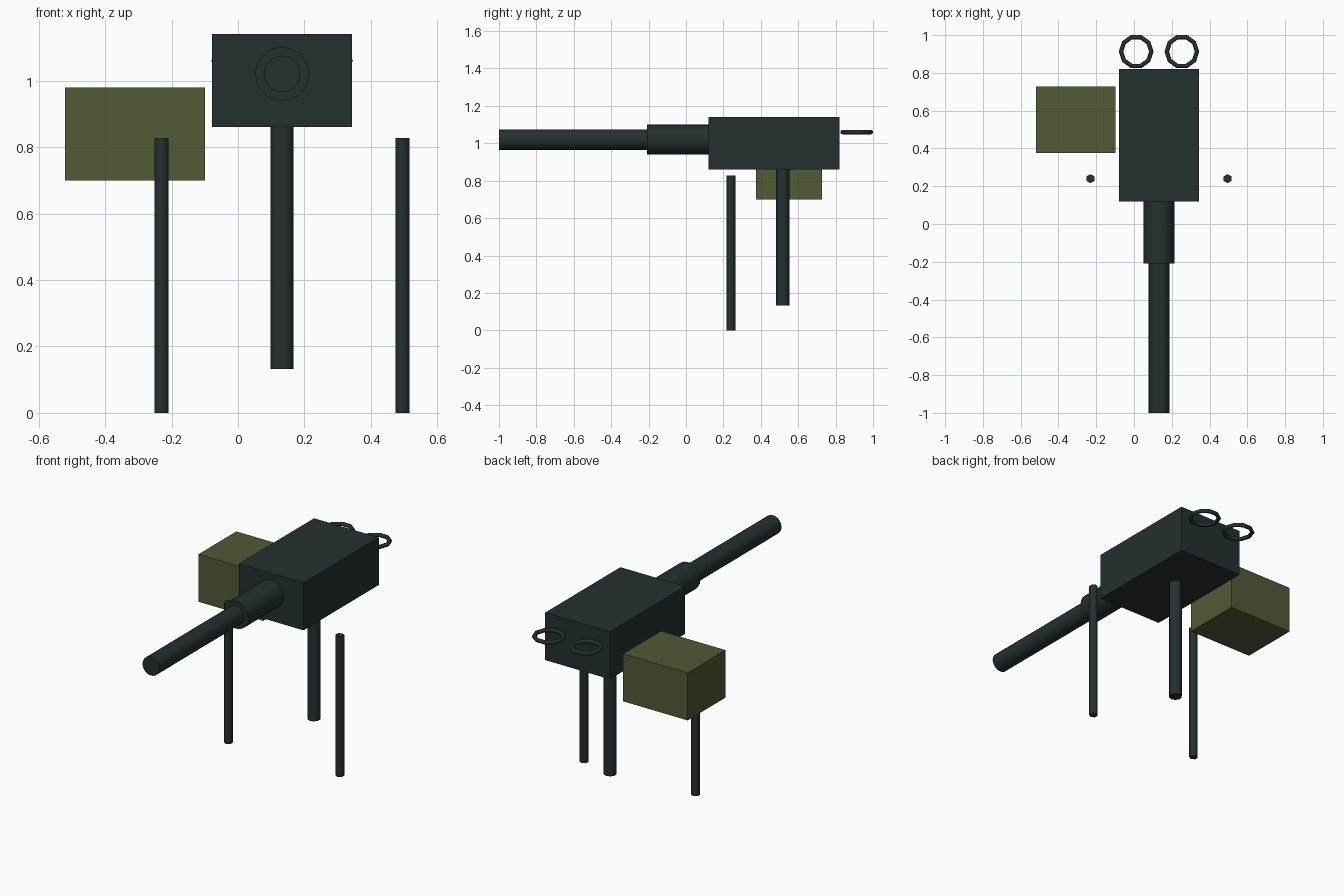
import bpy
import math

default_cube = bpy.data.objects.get("Cube")
if default_cube:
    bpy.data.objects.remove(default_cube, do_unlink=True)


def make_material(name, rgb):
    mat = bpy.data.materials.new(name)
    mat.use_nodes = True
    mat.diffuse_color = (*rgb, 1)
    mat.node_tree.nodes["Principled BSDF"].inputs["Base Color"].default_value = (*rgb, 1)
    return mat


gunmetal = make_material("dark gunmetal", (0.018, 0.029, 0.030))
olive = make_material("olive green", (0.080, 0.103, 0.035))


def finish(name, mat, smooth=False):
    obj = bpy.context.object
    obj.name = obj.data.name = name
    obj.data.materials.append(mat)
    if smooth:
        bpy.ops.object.shade_smooth_by_angle(angle=math.radians(65))
    return obj


def box(name, low, high, mat):
    center = [(a + b) / 2 for a, b in zip(low, high)]
    bpy.ops.mesh.primitive_cube_add(size=1, location=center)
    bpy.context.object.scale = [b - a for a, b in zip(low, high)]
    bpy.ops.object.transform_apply(location=False, rotation=False, scale=True)
    return finish(name, mat)


def rod(name, center, radius, length, sides, along_y=False):
    tilt = (math.pi / 2, 0, 0) if along_y else (0, 0, 0)
    bpy.ops.mesh.primitive_cylinder_add(vertices=sides, radius=radius, depth=length,
                                        location=center, rotation=tilt)
    return finish(name, gunmetal, smooth=True)


MID = 0.1325   # x of the symmetry plane of the gun
BORE = 1.02    # height of the barrel axis

# Receiver and ammunition box
box("receiver", (MID - 0.211, 0.12, 0.86), (MID + 0.211, 0.82, 1.14), gunmetal)
box("ammo_box", (-0.52, 0.375, 0.70), (-0.099, 0.727, 0.98), olive)

# Barrel and its jacket
rod("barrel_jacket", (MID, -0.043, BORE), 0.081, 0.33, 20, along_y=True)
rod("barrel", (MID, -0.602, BORE), 0.055, 0.796, 20, along_y=True)

# Tripod
rod("rear_leg", (MID, 0.517, 0.497), 0.036, 0.73, 10)
for side, label in ((-1, "right"), (1, "left")):
    rod(f"front_leg_{label}", (MID + side * 0.363, 0.24, 0.414), 0.024, 0.828, 6)
    # Ring grips behind the receiver
    bpy.ops.mesh.primitive_torus_add(major_segments=10, minor_segments=8,
                                     major_radius=0.080, minor_radius=0.012,
                                     location=(MID + side * 0.121, 0.913, 1.06))
    finish(f"ring_grip_{label}", gunmetal, smooth=True)
